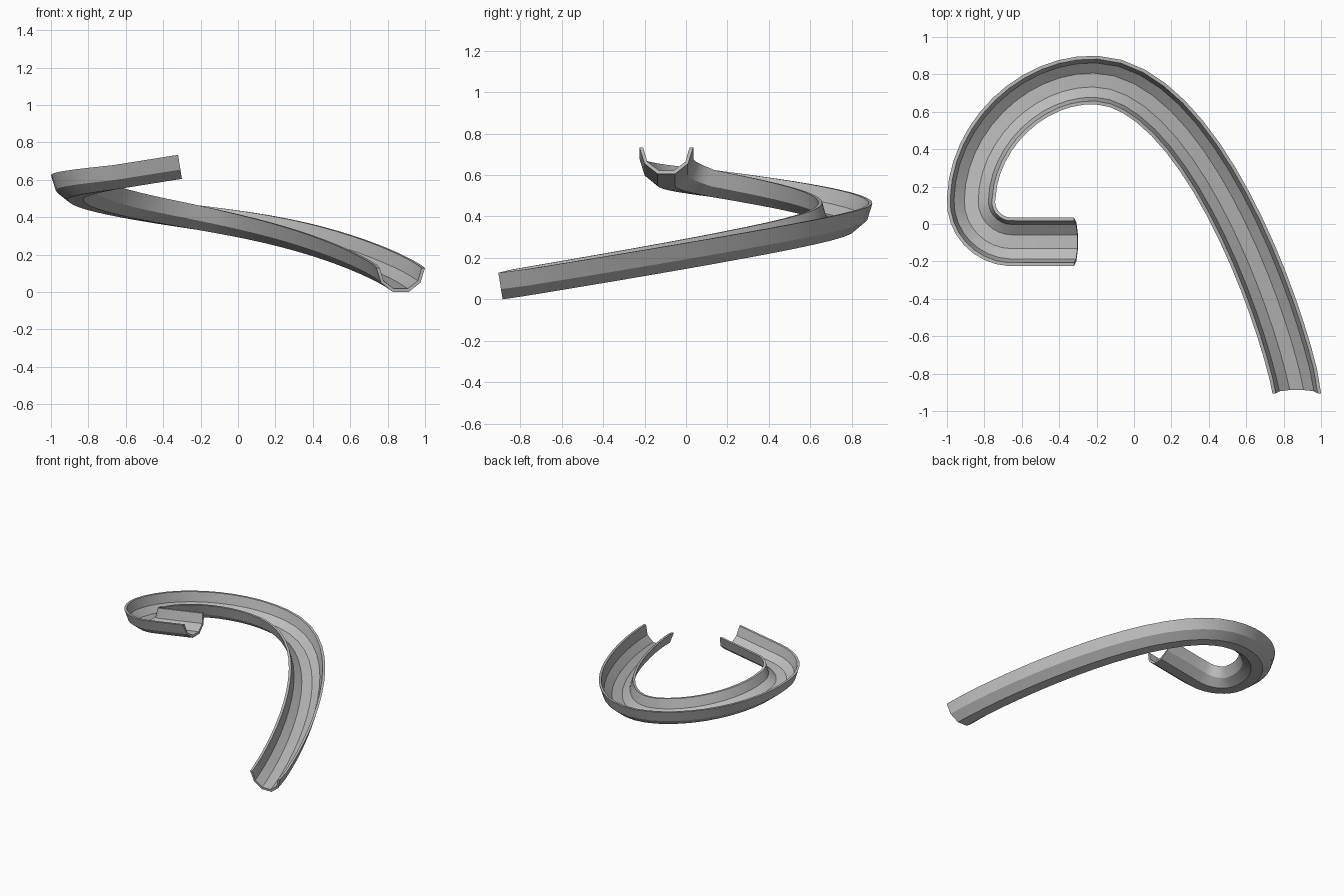
import bpy
import bmesh
import math
from mathutils import Vector
from mathutils.geometry import interpolate_bezier

cube = bpy.data.objects.get("Cube")
if cube:
    bpy.data.objects.remove(cube, do_unlink=True)

grey = bpy.data.materials.new("slide grey")
grey.use_nodes = True
colour = (0.5, 0.5, 0.5, 1)
grey.diffuse_color = colour
grey.node_tree.nodes["Principled BSDF"].inputs["Base Color"].default_value = colour

# Plan path: straight entry, tight turn, wide sweep, long run out
pieces = [
    ((-0.30, -0.095), (-0.42, -0.095), (-0.54, -0.095), (-0.65, -0.095), 3),
    ((-0.65, -0.095), (-0.77, -0.095), (-0.87, 0.00), (-0.87, 0.12), 8),
    ((-0.87, 0.12), (-0.87, 0.45), (-0.57, 0.77), (-0.22, 0.77), 12),
    ((-0.22, 0.77), (0.33, 0.77), (0.77, -0.40), (0.87, -0.885), 16),
]
path = []
for a, b, c, d, count in pieces:
    points = interpolate_bezier(*(Vector((*p, 0)) for p in (a, b, c, d)), count + 1)
    path += points[1:] if path else points

# Steady descent along the path length
lengths = [0.0]
for p, q in zip(path, path[1:]):
    lengths.append(lengths[-1] + (q - p).length)
for p, s in zip(path, lengths):
    p.z = 0.605 * (1 - s / lengths[-1])

# Trough section as (sideways, up): outer skin, then inner skin back
outer = [(-0.13, 0.13), (-0.105, 0.05), (-0.042, 0), (0.042, 0), (0.105, 0.05), (0.13, 0.13)]
inner = [(0.112, 0.13), (0.092, 0.06), (0.037, 0.018)]
section = outer + inner + [(-x, z) for x, z in reversed(inner)]

# Sweep the section, keeping it upright
bm = bmesh.new()
rings = []
last = len(path) - 1
for i, p in enumerate(path):
    tangent = (path[min(i + 1, last)] - path[max(i - 1, 0)]).normalized()
    if i == last:
        tangent = Vector((0, -1, -0.16)).normalized()
    side = tangent.cross(Vector((0, 0, 1))).normalized()
    up = side.cross(tangent)
    rings.append([bm.verts.new(p + side * x + up * z) for x, z in section])
n = len(section)
for r, s in zip(rings, rings[1:]):
    for j in range(n):
        k = (j + 1) % n
        bm.faces.new((r[j], r[k], s[k], s[j]))

# End caps, one quad per wall panel
for ring in (rings[0], rings[-1]):
    for j in range(len(outer) - 1):
        bm.faces.new((ring[j], ring[j + 1], ring[n - 2 - j], ring[n - 1 - j]))
bmesh.ops.recalc_face_normals(bm, faces=bm.faces)

mesh = bpy.data.meshes.new("slide_trough")
bm.to_mesh(mesh)
bm.free()
mesh.materials.append(grey)
trough = bpy.data.objects.new("slide_trough", mesh)
bpy.context.collection.objects.link(trough)

# Smooth along the run, crisp at the panel edges
bpy.context.view_layer.objects.active = trough
trough.select_set(True)
bpy.ops.object.shade_smooth_by_angle(angle=math.radians(22))
